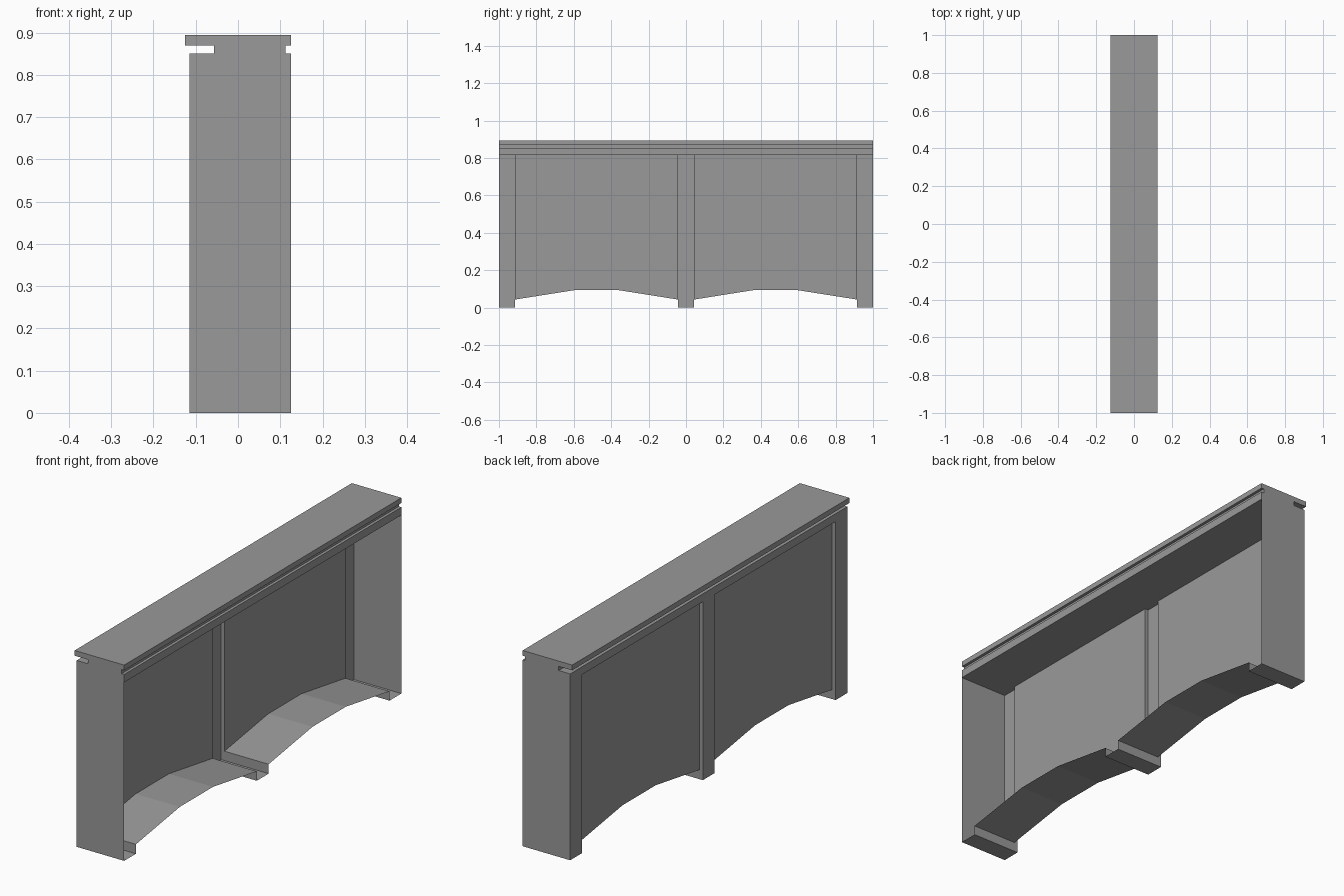
import bpy
import bmesh
from mathutils import Vector

cube = bpy.data.objects.get("Cube")
if cube:
    bpy.data.objects.remove(cube, do_unlink=True)

grey = bpy.data.materials.new("mid grey")
grey.use_nodes = True
grey.diffuse_color = (0.32, 0.32, 0.32, 1)
grey.node_tree.nodes["Principled BSDF"].inputs["Base Color"].default_value = grey.diffuse_color

# Main dimensions
BACK, PANEL, OPEN = -0.115, -0.098, 0.125   # x of the posts, recessed panels, open side
POST, END_POST, END = 0.0425, 0.915, 1.0    # y of the post edges and the end
RISER, ARCH, CEILING = 0.043, 0.093, 0.815  # heights
MID, FLAT = (POST + END_POST) / 2, 0.12     # arch centre and half its flat top


def finish(name, bm, outward, mirror):
    """Orient the faces, make the object and mirror it end to end."""
    bmesh.ops.recalc_face_normals(bm, faces=bm.faces)
    if outward:
        facing = sum(f.normal.dot(Vector(outward)) * f.calc_area() for f in bm.faces)
        if facing < 0:
            bmesh.ops.reverse_faces(bm, faces=bm.faces)
    mesh = bpy.data.meshes.new(name)
    bm.to_mesh(mesh)
    bm.free()
    mesh.materials.append(grey)
    obj = bpy.data.objects.new(name, mesh)
    bpy.context.collection.objects.link(obj)
    if mirror:
        mod = obj.modifiers.new("mirror", "MIRROR")
        mod.use_axis = (False, True, False)
        mod.use_mirror_merge = False


def plate(name, points, outward, mirror=True, depth=None):
    """A flat polygon, extruded into a solid when a depth is given."""
    bm = bmesh.new()
    face = bm.faces.new([bm.verts.new(p) for p in points])
    if depth:
        grown = bmesh.ops.extrude_face_region(bm, geom=[face], use_keep_orig=True)
        moved = [v for v in grown["geom"] if isinstance(v, bmesh.types.BMVert)]
        bmesh.ops.translate(bm, verts=moved, vec=depth)
    finish(name, bm, outward, mirror)


def sheet(name, points, sweep, outward, mirror=True):
    """A thin sheet made by sweeping an open path along a vector."""
    bm = bmesh.new()
    near = [bm.verts.new(p) for p in points]
    far = [bm.verts.new(Vector(p) + Vector(sweep)) for p in points]
    for i in range(len(points) - 1):
        bm.faces.new((near[i], near[i + 1], far[i + 1], far[i]))
    finish(name, bm, outward, mirror)


# Counter top: one profile with a deep back groove and a shallow front groove
top_profile = [(BACK, CEILING), (OPEN, CEILING), (OPEN, 0.851), (0.112, 0.851),
               (0.112, 0.87), (OPEN, 0.87), (OPEN, 0.894), (-0.125, 0.894),
               (-0.125, 0.87), (-0.057, 0.87), (-0.057, 0.851), (BACK, 0.851)]
plate("counter_top", [(x, -END, z) for x, z in top_profile], None, False, (0, 2 * END, 0))

# End walls
plate("end_walls", [(BACK, END, 0), (OPEN, END, 0), (OPEN, END, CEILING), (BACK, END, CEILING)],
      (0, 1, 0))

# Posts on the back, standing proud of the panels
sheet("middle_post", [(BACK, -POST, 0), (BACK, POST, 0)], (0, 0, CEILING), (-1, 0, 0), False)
sheet("end_posts", [(BACK, END_POST, 0), (BACK, END, 0)], (0, 0, CEILING), (-1, 0, 0))
for name, y, side in (("middle_post_edges", POST, 1), ("end_post_edges", END_POST, -1)):
    sheet(name, [(BACK, y, RISER), (PANEL, y, RISER)], (0, 0, CEILING - RISER), (0, side, 0))

# Recessed panels with an arched lower edge, and the arched floors behind them
arch = [(PANEL, POST, RISER), (PANEL, MID - FLAT, ARCH),
        (PANEL, MID + FLAT, ARCH), (PANEL, END_POST, RISER)]
plate("back_panels", arch + [(PANEL, END_POST, CEILING), (PANEL, POST, CEILING)], (-1, 0, 0))
sheet("arched_floors", arch, (OPEN - PANEL, 0, 0), (0, 0, -1))

# Feet: shallow channels below the posts
depth = (OPEN - BACK, 0, 0)
sheet("middle_foot", [(BACK, -POST, RISER), (BACK, -POST, 0), (BACK, POST, 0),
                      (BACK, POST, RISER)], depth, (0, 0, -1), False)
sheet("end_feet", [(BACK, END_POST, RISER), (BACK, END_POST, 0), (BACK, END, 0)],
      depth, (0, 0, -1))
